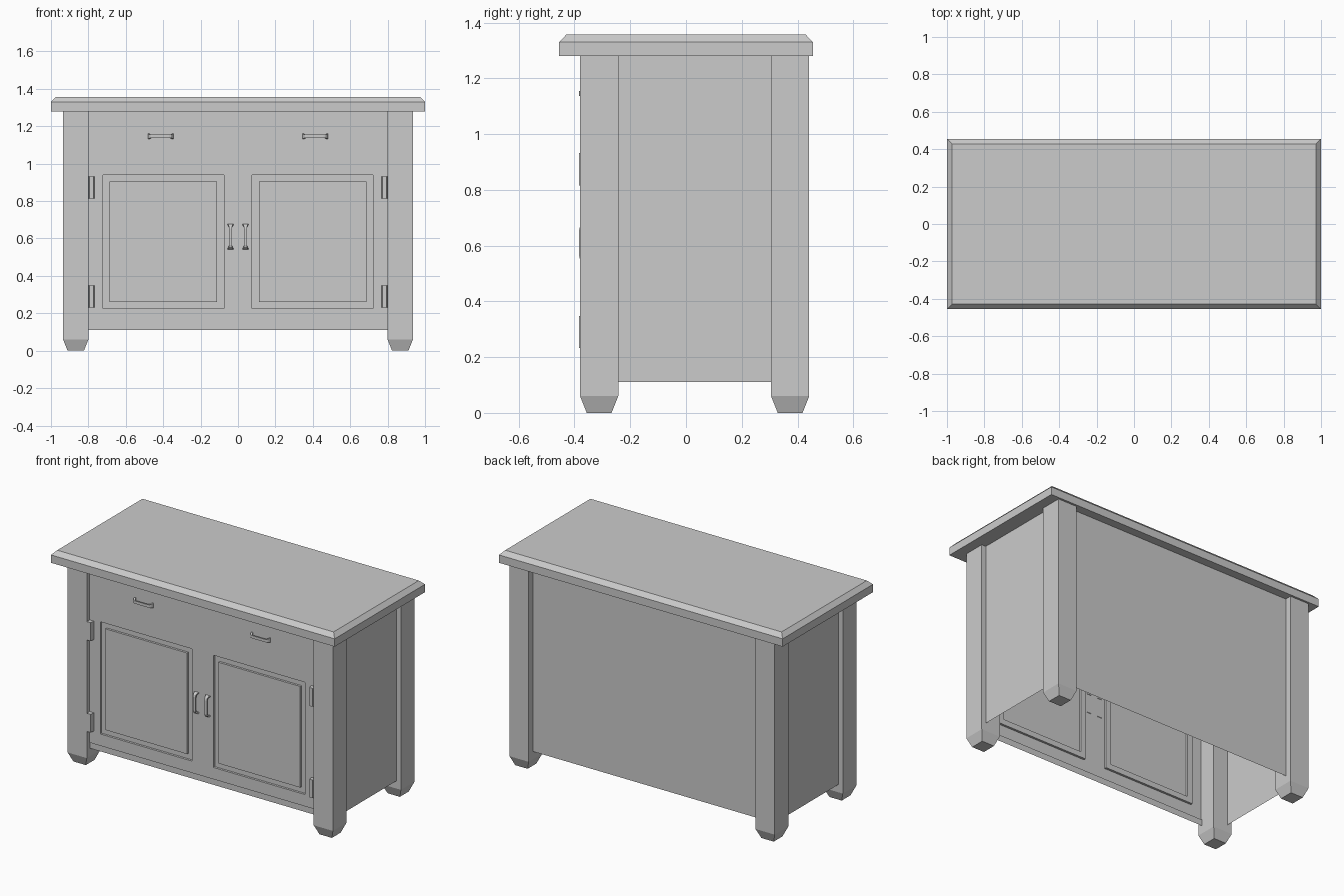
import bpy, bmesh
from mathutils import Vector

if "Cube" in bpy.data.objects:
    bpy.data.objects.remove(bpy.data.objects["Cube"])

FRONT = -0.355   # plane of the recessed front panel
BACK = 0.40      # plane of the back panel
SIDE = 0.905     # plane of the side panels
LOW, HIGH = 0.11, 1.28


def finish(name, bm, recalc=True):
    if recalc:
        bmesh.ops.recalc_face_normals(bm, faces=bm.faces[:])
    me = bpy.data.meshes.new(name)
    bm.to_mesh(me)
    bm.free()
    ob = bpy.data.objects.new(name, me)
    bpy.context.collection.objects.link(ob)
    return ob


def loft(name, rings):
    """Closed solid skinned through rings of four points."""
    bm = bmesh.new()
    rows = [[bm.verts.new(p) for p in ring] for ring in rings]
    for a, b in zip(rows, rows[1:]):
        for i in range(4):
            j = (i + 1) % 4
            bm.faces.new((a[i], a[j], b[j], b[i]))
    bm.faces.new(rows[0])
    bm.faces.new(rows[-1])
    return finish(name, bm)


def rect(x0, x1, y0, y1, z, inset=0.0):
    x0, x1, y0, y1 = x0 + inset, x1 - inset, y0 + inset, y1 - inset
    return [(x0, y0, z), (x1, y0, z), (x1, y1, z), (x0, y1, z)]


def sheet(name, points):
    bm = bmesh.new()
    bm.faces.new([bm.verts.new(p) for p in points])
    return finish(name, bm, False)


# Worktop with chamfered upper edge
top = (-1, 1, -0.455, 0.455)
loft("worktop", [rect(*top, 1.28), rect(*top, 1.33), rect(*top, 1.357, 0.026)])

# Four square legs with tapered feet
for side, (x0, x1) in (("left", (-0.935, -0.80)), ("right", (0.80, 0.935))):
    for end, (y0, y1) in (("front", (-0.38, -0.243)), ("back", (0.305, 0.442))):
        box = (x0, x1, y0, y1)
        loft(f"{end}_{side}_leg", [rect(*box, 0, 0.024), rect(*box, 0.06), rect(*box, HIGH)])

# Thin side and back panels (the carcass is open underneath)
sheet("right_panel", [(SIDE, FRONT, LOW), (SIDE, BACK, LOW), (SIDE, BACK, HIGH), (SIDE, FRONT, HIGH)])
sheet("left_panel", [(-SIDE, BACK, LOW), (-SIDE, FRONT, LOW), (-SIDE, FRONT, HIGH), (-SIDE, BACK, HIGH)])
sheet("back_panel", [(SIDE, BACK, LOW), (-SIDE, BACK, LOW), (-SIDE, BACK, HIGH), (SIDE, BACK, HIGH)])

# Front panel: grid of faces with two grooved, raised-centre doors and a lower rail
bm = bmesh.new()
xs = [-SIDE, -0.722, -0.076, 0.076, 0.722, SIDE]
levels = [(LOW, 0.008), (0.15, 0.008), (0.15, 0), (0.225, 0), (0.94, 0), (HIGH, 0)]
grid = [[bm.verts.new((x, FRONT + d, z)) for x in xs] for z, d in levels]
doors = []
for r in range(len(levels) - 1):
    for c in range(len(xs) - 1):
        f = bm.faces.new((grid[r][c], grid[r][c + 1], grid[r + 1][c + 1], grid[r + 1][c]))
        if r == 3 and c in (1, 3):
            doors.append(f)
bm.normal_update()


def push(faces, depth):
    new = bmesh.ops.extrude_discrete_faces(bm, faces=faces)["faces"]
    verts = {v for f in new for v in f.verts}
    bmesh.ops.translate(bm, verts=list(verts), vec=(0, depth, 0))
    bm.normal_update()
    return new


doors = push(doors, 0.014)
bmesh.ops.inset_individual(bm, faces=doors, thickness=0.05)
push(doors, -0.014)
finish("front_panel", bm, False)

# Pull handles: arched bars with flared feet (along, depth, half width)
HALF = [(-0.068, -0.002, 0.015), (-0.064, 0.010, 0.011), (-0.056, 0.019, 0.009), (-0.044, 0.022, 0.009)]
PATH = HALF + [(-u, d, h) for u, d, h in reversed(HALF)]


def handle(name, cx, cz, upright):
    rings = []
    for u, d, h in PATH:
        inner_u = u * 0.88
        ring = []
        for a, depth, w in ((u, d + 0.007, -h), (u, d + 0.007, h), (inner_u, d, h), (inner_u, d, -h)):
            dx, dz = (w, a) if upright else (a, w)
            ring.append(Vector((cx + dx, FRONT - depth, cz + dz)))
        rings.append(ring)
    loft(name, rings)


for side, s in (("left", -1), ("right", 1)):
    handle(f"{side}_drawer_handle", s * 0.413, 1.146, False)
    handle(f"{side}_door_handle", s * 0.040, 0.61, True)

    # Hinges beside the legs
    for level, z0, z1 in (("lower", 0.232, 0.348), ("upper", 0.815, 0.932)):
        cx = s * 0.783
        rings = [[(cx + o, y, z) for o, y in ((-0.017, FRONT), (-0.011, -0.384), (0.011, -0.384), (0.017, FRONT))]
                 for z in (z0, z1)]
        loft(f"{level}_{side}_hinge", rings)
